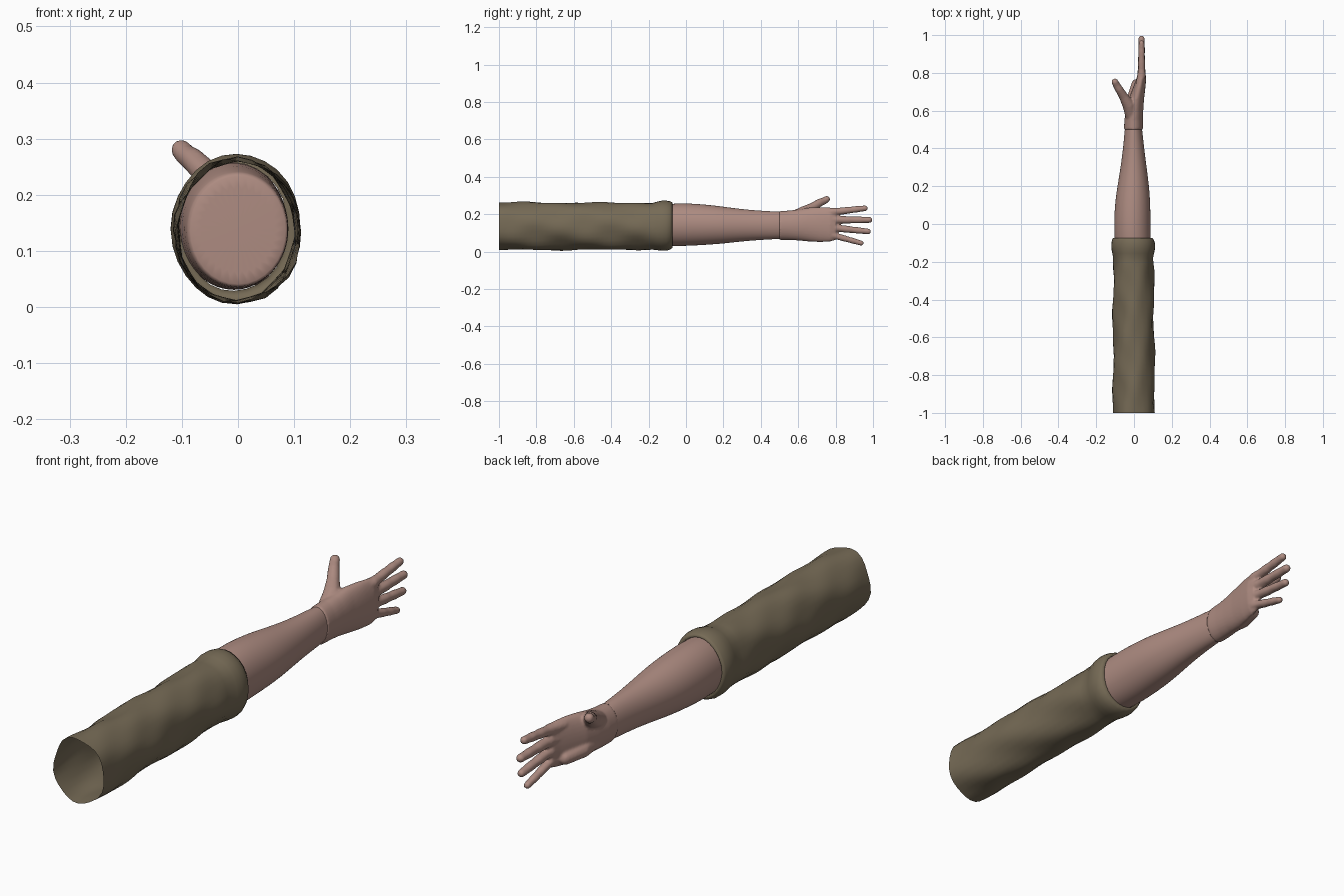
import bpy, bmesh
from math import sin, cos, pi
from mathutils import Vector

cube = bpy.data.objects.get("Cube")
if cube:
    bpy.data.objects.remove(cube)


def material(name, rgb):
    m = bpy.data.materials.new(name)
    m.use_nodes = True
    m.diffuse_color = (*rgb, 1)
    m.node_tree.nodes["Principled BSDF"].inputs["Base Color"].default_value = (*rgb, 1)
    return m


skin = material("skin", (0.42, 0.26, 0.22))
cloth = material("olive cloth", (0.18, 0.145, 0.092))


def finish(bm, name, mat):
    bmesh.ops.recalc_face_normals(bm, faces=bm.faces)
    mesh = bpy.data.meshes.new(name)
    bm.to_mesh(mesh)
    bm.free()
    for p in mesh.polygons:
        p.use_smooth = True
    mesh.materials.append(mat)
    ob = bpy.data.objects.new(name, mesh)
    bpy.context.collection.objects.link(ob)
    return ob


def loft(bm, rings, sides, caps=True, fold=None):
    """Join elliptical rings (y, centre x, centre z, radius x, radius z)."""
    loops = []
    for y, cx, cz, rx, rz in rings:
        loop = []
        for i in range(sides):
            a = 2 * pi * i / sides
            f = fold(a, y) if fold else 0
            loop.append(bm.verts.new((cx + (rx + f) * cos(a), y, cz + (rz + f) * sin(a))))
        loops.append(loop)
    for lo, hi in zip(loops, loops[1:]):
        for i in range(sides):
            j = (i + 1) % sides
            bm.faces.new((lo[i], lo[j], hi[j], hi[i]))
    if caps:
        bm.faces.new(loops[0])
        bm.faces.new(loops[-1])


def limb(bm, points):
    """Chain of overlapping balls through (x, y, z, radius) points."""
    for p, q in zip(points, points[1:]):
        a, b = Vector(p[:3]), Vector(q[:3])
        n = max(2, int((b - a).length / (min(p[3], q[3]) * 0.25)))
        for i in range(n + 1):
            t = i / n
            made = bmesh.ops.create_icosphere(bm, subdivisions=2, radius=p[3] + (q[3] - p[3]) * t)
            bmesh.ops.translate(bm, verts=made["verts"], vec=a.lerp(b, t))


# Forearm, with a rounded blunt end hidden in the sleeve
bm = bmesh.new()
loft(bm, [
    (-0.20, 0, 0.137, 0.086, 0.098),
    (-0.198, 0, 0.137, 0.089, 0.101),
    (-0.18, -0.002, 0.139, 0.093, 0.106),
    (-0.07, -0.008, 0.144, 0.097, 0.115),
    (0.02, -0.009, 0.145, 0.097, 0.114),
    (0.12, -0.007, 0.144, 0.093, 0.107),
    (0.20, -0.004, 0.142, 0.084, 0.099),
    (0.30, -0.002, 0.141, 0.069, 0.086),
    (0.40, -0.002, 0.141, 0.056, 0.078),
    (0.50, -0.003, 0.141, 0.046, 0.073),
    (0.56, -0.003, 0.142, 0.040, 0.070)], 32)
arm = finish(bm, "forearm", skin)
sub = arm.modifiers.new("Subdivision", "SUBSURF")
sub.levels = sub.render_levels = 1

# Hand: palm, padded heel, thumb and four fingers fused into one surface
bm = bmesh.new()
loft(bm, [
    (0.50, -0.003, 0.140, 0.050, 0.077),
    (0.55, -0.002, 0.141, 0.049, 0.079),
    (0.60, 0.003, 0.143, 0.046, 0.083),
    (0.66, 0.012, 0.145, 0.041, 0.091),
    (0.72, 0.027, 0.145, 0.033, 0.094),
    (0.77, 0.039, 0.145, 0.026, 0.091),
    (0.80, 0.041, 0.145, 0.019, 0.083)], 32)
limb(bm, [(-0.008, 0.58, 0.105, 0.032), (-0.005, 0.66, 0.098, 0.035), (0.014, 0.74, 0.088, 0.028)])
limb(bm, [(-0.010, 0.57, 0.18, 0.036), (-0.028, 0.63, 0.21, 0.034), (-0.055, 0.675, 0.237, 0.025),
          (-0.080, 0.715, 0.262, 0.022), (-0.092, 0.735, 0.270, 0.020), (-0.101, 0.752, 0.280, 0.019)])

# Each finger: base height, tip height, tip y, radius
for z0, z1, tip, r in [(0.212, 0.232, 0.957, 0.019), (0.170, 0.170, 0.981, 0.020),
                       (0.128, 0.108, 0.974, 0.019), (0.088, 0.046, 0.937, 0.017)]:
    path = [(0.026, 0.73, z0, r * 1.05)]
    for t, k in [(0, 1.2), (0.2, 1.0), (0.42, 1.03), (0.55, 0.92), (0.73, 0.96), (0.85, 0.86), (1, 0.84)]:
        path.append((0.040, 0.785 + (tip - 0.785) * t, z0 + (z1 - z0) * t, r * k))
    limb(bm, path)
hand = finish(bm, "hand", skin)
remesh = hand.modifiers.new("Fuse", "REMESH")
remesh.mode = "VOXEL"
remesh.voxel_size = 0.005
remesh.use_smooth_shade = True
smooth = hand.modifiers.new("Soften", "SMOOTH")
smooth.factor = 0.5
smooth.iterations = 5


# Sleeve: open tube with spiral folds, swelling into a rolled cuff
def wrinkle(a, y):
    fade = min(1, max(0.25, (-0.12 - y) / 0.1))
    twist = a + 3 * y
    return fade * (0.0035 * sin(5 * twist) + 0.002 * sin(3 * a + 17 * y) + 0.0015 * sin(4 * a - 31 * y))


rings = []
steps = 32
for i in range(steps + 1):
    t = i / steps
    rings.append((-1 + 0.82 * t, -0.004 * t, 0.136, 0.111 - 0.005 * t, 0.127 - 0.002 * t))
rings += [
    (-0.155, -0.003, 0.138, 0.111, 0.130),
    (-0.130, -0.003, 0.139, 0.116, 0.134),
    (-0.105, -0.003, 0.139, 0.116, 0.134),
    (-0.085, -0.004, 0.140, 0.111, 0.129),
    (-0.073, -0.006, 0.142, 0.103, 0.121),
    (-0.076, -0.007, 0.143, 0.096, 0.114)]
bm = bmesh.new()
loft(bm, rings, 28, caps=False, fold=wrinkle)
finish(bm, "sleeve", cloth)
